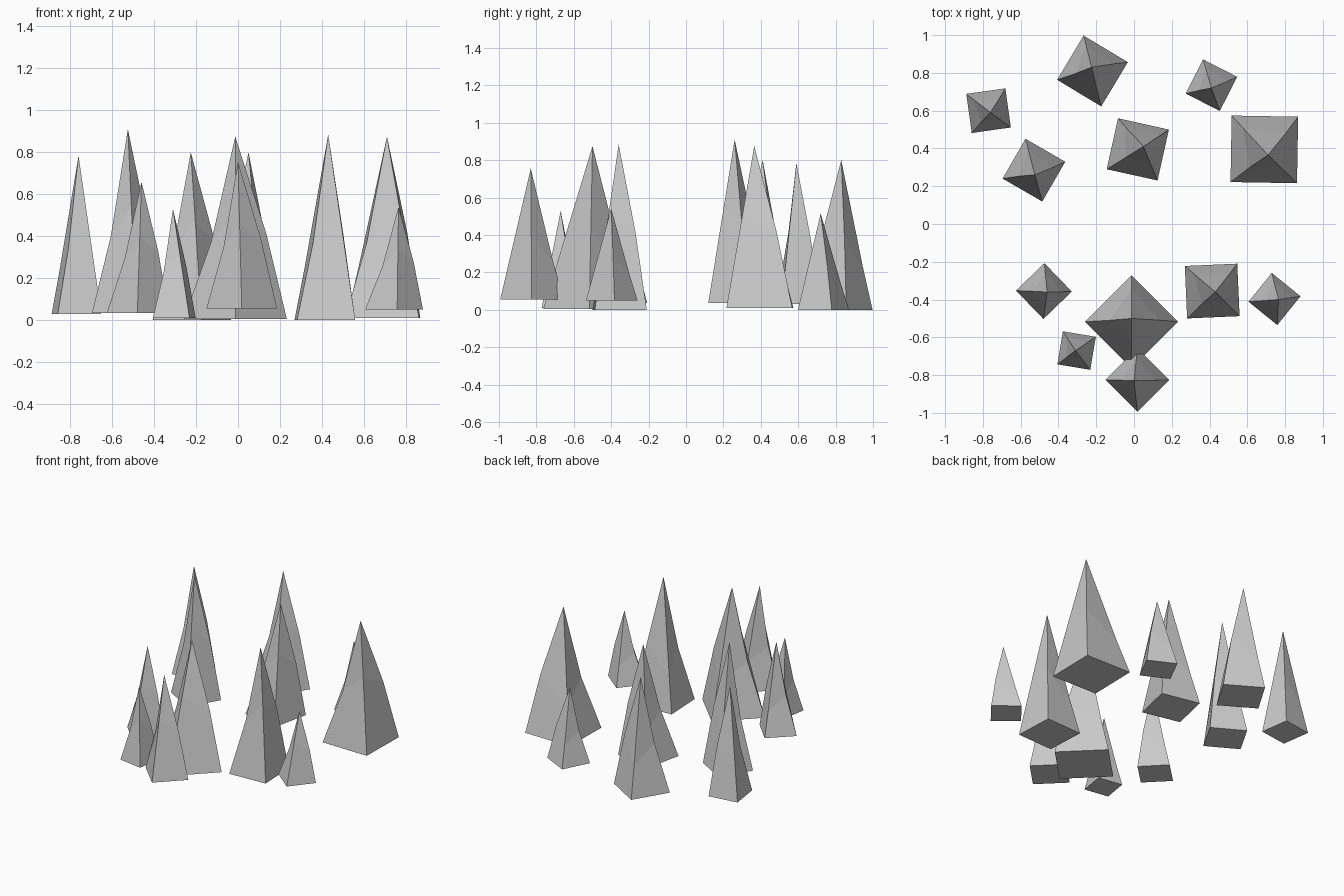
import bpy
from math import radians
from mathutils import Matrix, Vector

# Break point of each ridge, corner by corner: (height fraction, width fraction)
RIDGES = [((-1, -1), 0.42, 0.47), ((1, -1), 0.58, 0.42),
          ((1, 1), 0.47, 0.60), ((-1, 1), 0.28, 0.70)]


def spike(name, x, y, side, turn, z0, top, tip_x, tip_y):
    """Square-based rock spike with one bend along every ridge."""
    rot = Matrix.Rotation(radians(turn), 3, 'Z')
    base_c = Vector((x, y, z0))
    tip = Vector((tip_x, tip_y, top))
    base, mid = [], []
    for (sx, sy), h, w in RIDGES:
        corner = rot @ Vector((sx * side / 2, sy * side / 2, 0))
        base.append(base_c + corner)
        mid.append(base_c.lerp(tip, h) + corner * w)
    faces = [(3, 2, 1, 0)]
    for i in range(4):
        j = (i + 1) % 4
        faces += [(i, j, 4 + j, 4 + i), (4 + i, 4 + j, 8)]
    mesh = bpy.data.meshes.new(name)
    mesh.from_pydata([*base, *mid, tip], [], faces)
    mesh.update()
    bpy.context.collection.objects.link(bpy.data.objects.new(name, mesh))


# Back cluster: x, y, side, turn, base z, top z, tip x, tip y
back = [
    (-0.22, 0.81, 0.273, -31, 0.00, 0.80, -0.225, 0.83),
    (-0.77, 0.60, 0.209, 8, 0.03, 0.785, -0.76, 0.59),
    (-0.53, 0.285, 0.243, -30, 0.035, 0.91, -0.525, 0.26),
    (0.02, 0.395, 0.276, -12.5, 0.01, 0.80, 0.05, 0.41),
    (0.41, 0.735, 0.203, -27, 0.00, 0.515, 0.41, 0.72),
    (0.69, 0.395, 0.352, -1, 0.01, 0.875, 0.71, 0.365),
]
# Front cluster
front = [
    (-0.477, -0.355, 0.209, -46, 0.035, 0.66, -0.46, -0.36),
    (-0.013, -0.517, 0.348, -45, 0.005, 0.875, -0.013, -0.50),
    (0.414, -0.355, 0.278, 2.5, 0.00, 0.885, 0.43, -0.36),
    (0.744, -0.397, 0.196, -39, 0.05, 0.54, 0.765, -0.40),
    (-0.304, -0.67, 0.177, -9.5, 0.01, 0.53, -0.31, -0.67),
    (0.018, -0.825, 0.238, -45, 0.055, 0.755, 0.0, -0.83),
]
for label, group in (("back_spike", back), ("front_spike", front)):
    for n, params in enumerate(group, 1):
        spike(f"{label}_{n}", *params)
